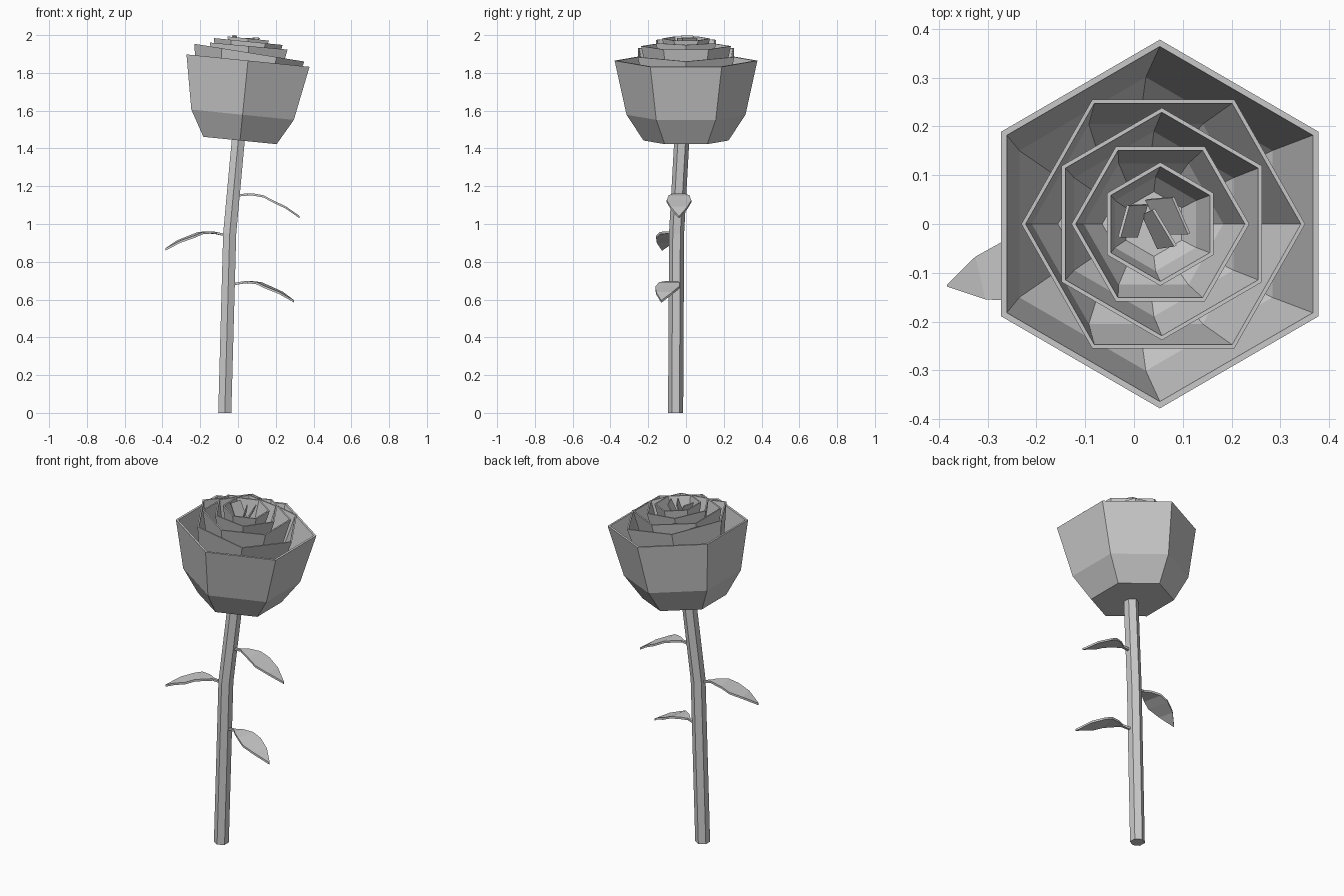
import bpy, bmesh, math
from mathutils import Vector, Matrix

if "Cube" in bpy.data.objects:
    bpy.data.objects.remove(bpy.data.objects["Cube"])


def make_object(name, bm):
    bmesh.ops.recalc_face_normals(bm, faces=bm.faces)
    mesh = bpy.data.meshes.new(name)
    bm.to_mesh(mesh)
    bm.free()
    obj = bpy.data.objects.new(name, mesh)
    bpy.context.collection.objects.link(obj)
    return obj


def loft(name, rings):
    """Bridge equal-sized rings of points and cap both ends."""
    bm = bmesh.new()
    loops = [[bm.verts.new(p) for p in ring] for ring in rings]
    n = len(loops[0])
    for a, b in zip(loops, loops[1:]):
        for i in range(n):
            j = (i + 1) % n
            bm.faces.new((a[i], a[j], b[j], b[i]))
    bm.faces.new(loops[0])
    bm.faces.new(loops[-1])
    return make_object(name, bm)


def hexagon(radius, z, start):
    return [Vector((radius * math.cos(start + i * math.pi / 3),
                    radius * math.sin(start + i * math.pi / 3), z)) for i in range(6)]


# Petal layers: one hexagonal cup profile, scaled, tilted and turned 30 degrees each time
CUP = [(0.225, -0.425), (0.315, -0.288), (0.378, 0.0)]
LAYERS = [  # scale, rim centre x, rim centre z, tilt
    (1.00, 0.053, 1.865, 0.10),
    (0.78, 0.060, 1.907, 0.16),
    (0.63, 0.057, 1.942, 0.09),
    (0.485, 0.054, 1.966, 0.10),
    (0.335, 0.054, 1.982, 0.10),
]
for k, (s, cx, cz, tilt) in enumerate(LAYERS):
    start = math.pi / 2 if k % 2 == 0 else 0
    place = Matrix.Translation((cx, 0, cz)) @ Matrix.Rotation(tilt, 4, 'Y')
    wall = 0.014 if k == 0 else 0.009
    profile = [(r * s, z * s) for r, z in CUP]
    profile += [(r * s - wall, z * s + (wall if z < -0.4 else 0)) for r, z in reversed(CUP)]
    loft(f"petal_layer_{k + 1}",
         [[place @ p for p in hexagon(r, z, start)] for r, z in profile])

# Curled centre petals: thin slanted slabs given by top edge and bottom edge
CURLS = [
    ((-0.030, -0.027), (-0.012, 0.038), (0.005, -0.027), (0.026, 0.040), 1.997),
    ((0.080, 0.055), (0.113, -0.020), (0.025, 0.050), (0.060, -0.020), 1.985),
    ((0.040, 0.030), (0.085, -0.045), (0.018, 0.020), (0.050, -0.050), 1.985),
]
for k, (a, b, c, d, top) in enumerate(CURLS):
    bm = bmesh.new()
    bm.faces.new([bm.verts.new((*p, z)) for p, z in
                  ((a, top), (b, top), (d, top - 0.09), (c, top - 0.09))])
    obj = make_object(f"centre_petal_{k + 1}", bm)
    mod = obj.modifiers.new("thickness", 'SOLIDIFY')
    mod.thickness = 0.006
    mod.offset = 0

# Stem: bent hexagonal rod
STEM = [(-0.070, -0.055, 0), (-0.044, -0.050, 0.95), (0.002, -0.022, 1.45)]
loft("stem", [[p + Vector(c) for p in hexagon(0.040, 0, math.pi / 2)] for c in STEM])

# Leaves: distance along, height, half width
LEAF = [(0.0, -0.002, 0.007), (0.065, 0.004, 0.008), (0.095, 0.004, 0.030),
        (0.15, -0.006, 0.055), (0.20, -0.032, 0.065), (0.27, -0.066, 0.045),
        (0.34, -0.115, 0.002)]


def leaf(name, base, heading, pitch):
    t = 0.006
    place = Matrix.Translation(base) @ Matrix.Rotation(math.radians(heading), 4, 'Z')
    loft(name, [[place @ Vector((d, y, z + pitch * d + h))
                 for y, h in ((-w, -t), (w, -t), (w, t), (-w, t))]
                for d, z, w in LEAF])


leaf("leaf_upper", (-0.015, -0.037, 1.152), 0, 0.0)
leaf("leaf_middle", (-0.052, -0.050, 0.940), 193, 0.12)
leaf("leaf_lower", (-0.035, -0.054, 0.682), -13, 0.07)
